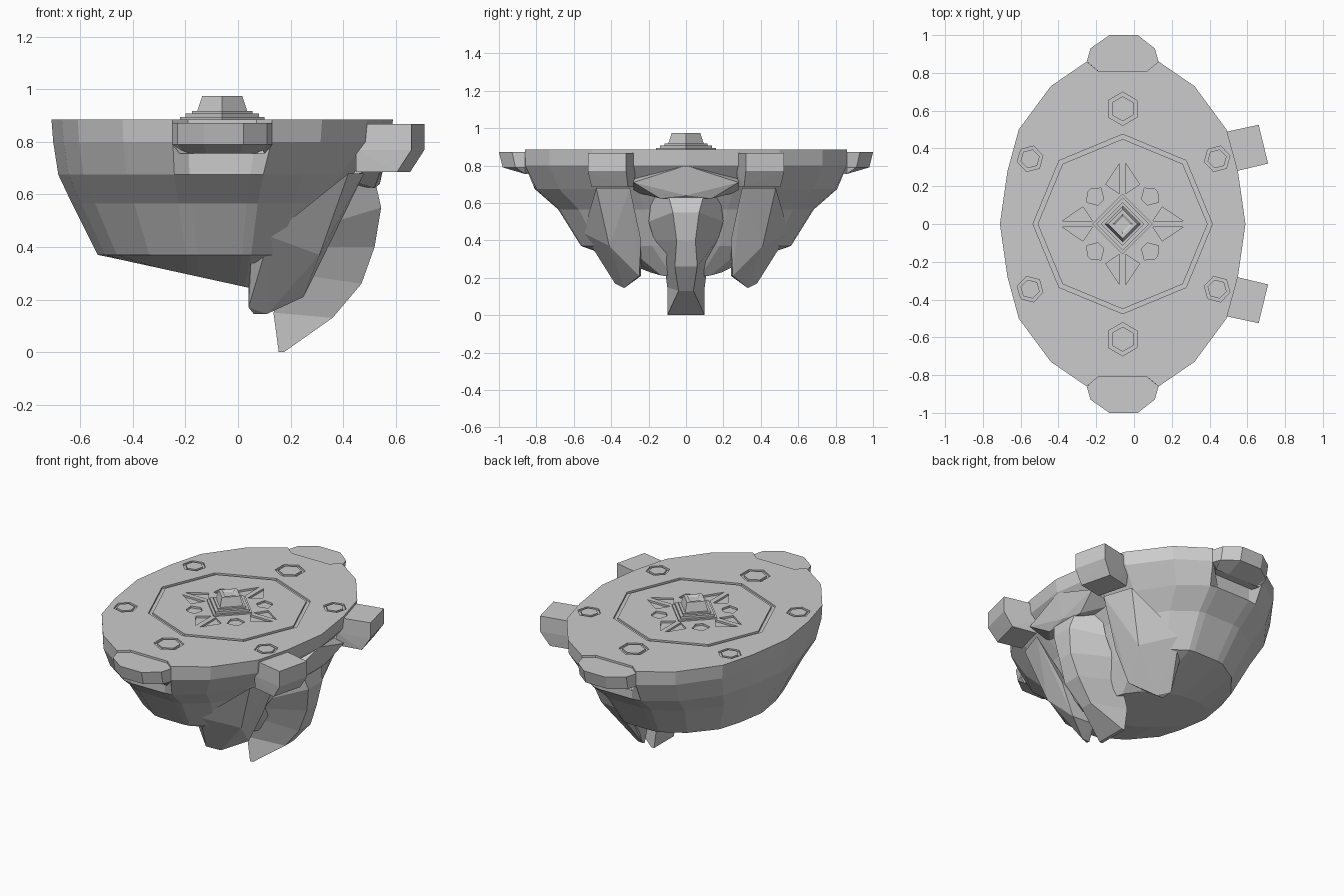
import bpy, bmesh, math
from mathutils import Vector

if "Cube" in bpy.data.objects:
    bpy.data.objects.remove(bpy.data.objects["Cube"])

CX, TOP = -0.06, 0.885   # centre of the deck in x, deck height


def finish(name, bm):
    bmesh.ops.recalc_face_normals(bm, faces=bm.faces)
    me = bpy.data.meshes.new(name)
    bm.to_mesh(me)
    bm.free()
    ob = bpy.data.objects.new(name, me)
    bpy.context.collection.objects.link(ob)
    return ob


def loft(name, rings):
    bm = bmesh.new()
    rows = [[bm.verts.new(p) for p in r] for r in rings]
    n = len(rows[0])
    for a, b in zip(rows, rows[1:]):
        for i in range(n):
            bm.faces.new((a[i], a[(i + 1) % n], b[(i + 1) % n], b[i]))
    bm.faces.new(rows[0])
    bm.faces.new(rows[-1])
    return finish(name, bm)


def hull(name, pts):
    bm = bmesh.new()
    vs = [bm.verts.new(p) for p in pts]
    res = bmesh.ops.convex_hull(bm, input=vs)
    junk = {g for g in res["geom_interior"] + res["geom_unused"] if isinstance(g, bmesh.types.BMVert)}
    bmesh.ops.delete(bm, geom=list(junk), context='VERTS')
    return finish(name, bm)


def flip(pts, s):
    return [(x, s * y, z) for x, y, z in pts]


def ngon(r, n, z, c=(CX, 0), turn=0.0):
    return [(c[0] + r * math.cos(turn + math.tau * i / n),
             c[1] + r * math.sin(turn + math.tau * i / n), z) for i in range(n)]


# stone hull: deck outline lofted down into a keeled underside
def outline(notch):
    q = [(.61, .28), (.55, .50), (.38, .73), (.19, .86), (.13, notch)]
    upper = [(.65, 0)] + q + [(-x, y) for x, y in reversed(q)] + [(-.65, 0)]
    return upper + [(x, -y) for x, y in reversed(upper[1:-1])]


rings = []
for z, back, front, sy, notch in [(TOP, 1, 1, 1, .81), (.80, .99, .985, 1, .81),
                                  (.675, .96, .82, .93, .87), (.565, .88, .71, .785, .87),
                                  (.37, .73, .58, .645, .87), (None, .69, .46, .26, .87)]:
    ring = []
    for x, y in outline(notch):
        px = CX + x * (front if x > 0 else back)
        pz = z if z else .37 - .16 * (px + .53) / .73
        ring.append((px, y * sy, pz))
    rings.append(ring)
body = loft("stone_hull", rings)

# engraving cutter: octagon band, hexagon bands, petals and pebbles
cut = bmesh.new()
Z0, Z1 = TOP - .012, TOP + .03


def band(r0, r1, n, c=(CX, 0), turn=0.0):
    loops = [[cut.verts.new(p) for p in ngon(r, n, z, c, turn)]
             for r, z in ((r0, Z0), (r1, Z0), (r1, Z1), (r0, Z1))]
    for k in range(4):
        a, b = loops[k], loops[(k + 1) % 4]
        for i in range(n):
            cut.faces.new((a[i], a[(i + 1) % n], b[(i + 1) % n], b[i]))


def pocket(pts):
    lo = [cut.verts.new((CX + x, y, Z0)) for x, y in pts]
    hi = [cut.verts.new((CX + x, y, Z1)) for x, y in pts]
    cut.faces.new(lo)
    cut.faces.new(hi)
    for i in range(len(pts)):
        j = (i + 1) % len(pts)
        cut.faces.new((lo[i], lo[j], hi[j], hi[i]))


band(.45, .475, 8)
for s in (1, -1):
    band(.066, .088, 6, (CX, s * .61), math.pi / 6)
    for x in (.44, -.55):
        band(.052, .070, 6, (x, s * .345), s * .25)
petal = [(.016, .32), (.016, .16), (.09, .21)]
pebble = [(.10, .13), (.115, .19), (.17, .185), (.185, .17), (.19, .115), (.13, .10)]
for sx in (1, -1):
    for sy in (1, -1):
        pocket([(sx * x, sy * y) for x, y in petal])
        pocket([(sx * y, sy * x) for x, y in petal])
        pocket([(sx * x, sy * y) for x, y in pebble])
cutter = finish("engraving_cutter", cut)
cutter.hide_render = True
cutter.hide_viewport = True
mod = body.modifiers.new("engraving", 'BOOLEAN')
mod.operation, mod.solver, mod.object = 'DIFFERENCE', 'EXACT', cutter

# stepped diamond pedestal with a truncated pyramid knob
steps = [(.16, .88), (.16, .894), (.14, .894), (.14, .908), (.115, .908), (.115, .918),
         (.095, .918), (.076, .975), (.055, .975), (.04, .968)]
loft("pedestal_knob", [ngon(r, 4, z) for r, z in steps])

for s, side in ((1, "back"), (-1, "front")):
    # end tabs in the deck notches
    tab = [(.19, .86), (.17, .93), (.08, 1.0), (-.07, 1.0), (-.17, .93), (-.19, .86), (-.13, .805), (.13, .805)]
    levels = []
    for z, k in ((.872, 1), (.79, .98), (.755, .86)):
        levels.append([(CX + x * (1 if k > .9 else .85), s * (y if y < .9 else y * k), z) for x, y in tab])
    loft("end_tab_" + side, levels)

    # square blocks jutting from the rim, with chamfered underside
    foot = [(.45, .48), (.66, .525), (.71, .32), (.50, .27)]
    low = [(.45, .47), (.605, .505), (.655, .31), (.50, .28)]
    hull("rim_block_" + side, flip([(x, y, .868) for x, y in foot] + [(x, y, .77) for x, y in foot]
                                   + [(x, y, .685) for x, y in low], s))

    # hanging jaw fangs
    hull("jaw_fang_" + side, flip([
        (.48, .30, .68), (.42, .48, .68), (.12, .55, .44), (.05, .48, .36), (.04, .41, .25),
        (.04, .38, .17), (.06, .33, .145), (.11, .33, .145), (.25, .25, .21), (.10, .24, .21),
        (.31, .41, .37), (.34, .24, .40)], s))

# pointed snout: cross-sections (outer x, z, half width, inner x, z, half width)
sections = [(.175, 0, .10, .155, 0, .10), (.36, .13, .04, .135, .15, .10),
            (.47, .26, .06, .20, .30, .12), (.52, .40, .05, .30, .40, .17),
            (.545, .55, .07, .38, .50, .20), (.52, .66, .10, .40, .66, .18)]
loft("snout", [[(a, -w, z), (a, w, z), (b, v, y), (b, -v, y)] for a, z, w, b, y, v in sections])

# brow ridge above the snout
half = [(.575, 0, .80), (.55, .28, .71), (.52, .14, .625), (.54, 0, .64),
        (.40, .28, .66), (.30, 0, .64), (.40, .28, .75), (.30, 0, .80)]
hull("brow_ridge", half + [(x, -y, z) for x, y, z in half if y])
